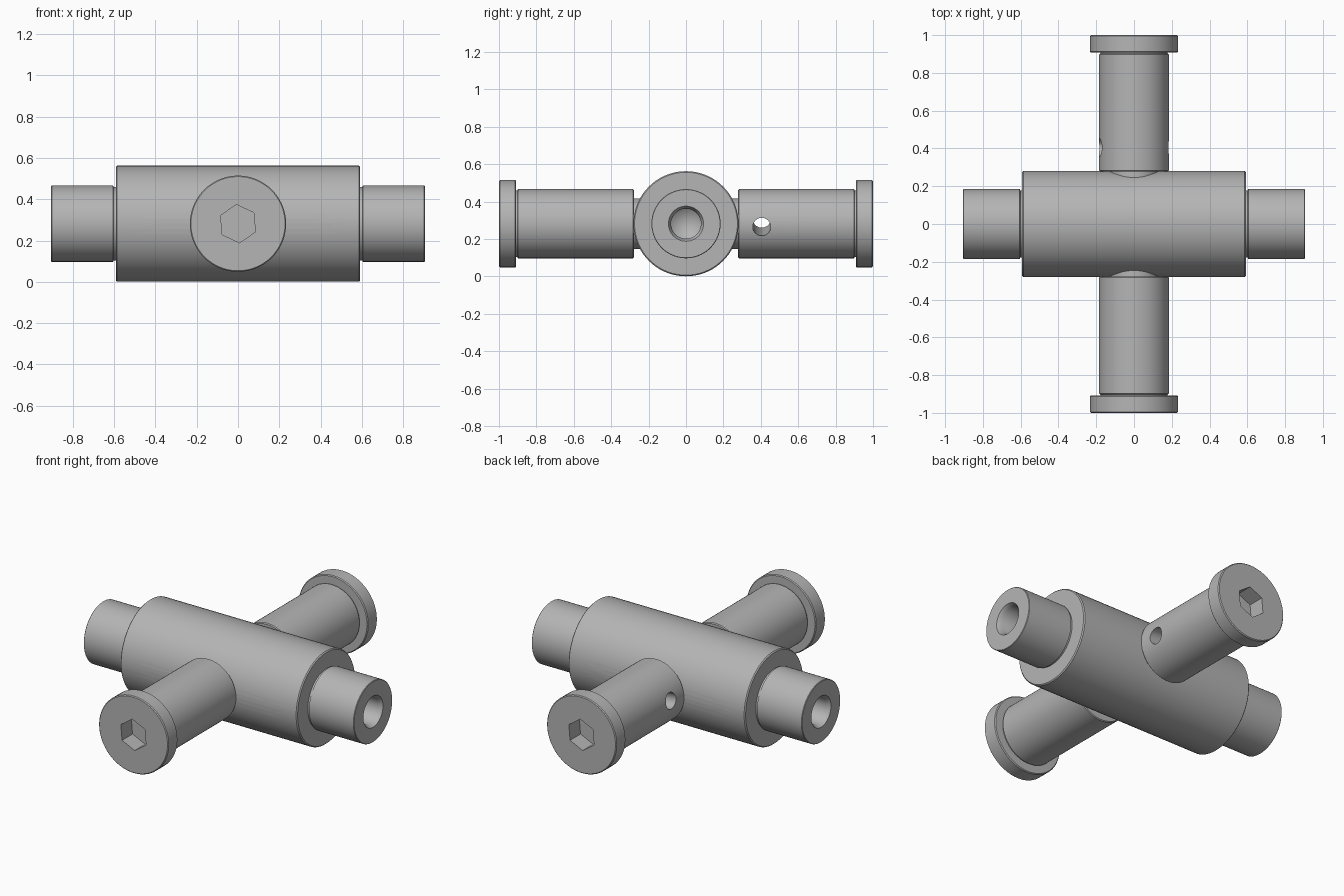
import bpy, bmesh, math
from mathutils import Matrix, Vector

cube = bpy.data.objects.get("Cube")
if cube:
    bpy.data.objects.remove(cube)

AXIS_Z = 0.282
PIN_R = 0.185

steel = bpy.data.materials.new("machined steel grey")
steel.use_nodes = True
steel.diffuse_color = (0.46, 0.46, 0.46, 1)
steel.node_tree.nodes["Principled BSDF"].inputs["Base Color"].default_value = steel.diffuse_color


def link(name, bm):
    bmesh.ops.recalc_face_normals(bm, faces=bm.faces)
    mesh = bpy.data.meshes.new(name)
    bm.to_mesh(mesh)
    bm.free()
    mesh.materials.append(steel)
    obj = bpy.data.objects.new(name, mesh)
    bpy.context.collection.objects.link(obj)
    return obj


def lathe(name, profile, direction):
    """Turn (radius, distance) points around an axis at AXIS_Z."""
    bm = bmesh.new()
    verts = [bm.verts.new((r, 0, t)) for r, t in profile]
    edges = [bm.edges.new(pair) for pair in zip(verts, verts[1:])]
    bmesh.ops.spin(bm, geom=verts + edges, cent=(0, 0, 0), axis=(0, 0, 1),
                   angle=math.tau, steps=72, use_merge=True)
    bmesh.ops.remove_doubles(bm, verts=bm.verts, dist=1e-5)
    turn = Vector((0, 0, 1)).rotation_difference(Vector(direction)).to_matrix().to_4x4()
    bm.transform(Matrix.Translation((0, 0, AXIS_Z)) @ turn)
    return link(name, bm)


def cutter(name, centre, direction, radius, depth, sides, twist=0):
    bm = bmesh.new()
    bmesh.ops.create_cone(bm, cap_ends=True, segments=sides, radius1=radius,
                          radius2=radius, depth=depth)
    turn = Vector(direction).to_track_quat('Z', 'Y').to_matrix().to_4x4()
    bm.transform(Matrix.Translation(centre) @ turn @ Matrix.Rotation(twist, 4, 'Z'))
    return link(name, bm)


def cut(obj, tools):
    """Subtract the tools, apply the result and shade it."""
    for tool in tools:
        mod = obj.modifiers.new(tool.name, 'BOOLEAN')
        mod.operation, mod.solver, mod.object = 'DIFFERENCE', 'EXACT', tool
    bpy.ops.object.select_all(action='DESELECT')
    obj.select_set(True)
    bpy.context.view_layer.objects.active = obj
    for mod in list(obj.modifiers):
        bpy.ops.object.modifier_apply(modifier=mod.name)
    bpy.ops.object.shade_smooth_by_angle(angle=math.radians(30))
    for tool in tools:
        bpy.data.objects.remove(tool)


# Central shaft: wide barrel, stepped journals and drilled conical bores
half = [(0, 0.60), (0.08, 0.66), (0.08, 0.88), (0.094, 0.905), (0.182, 0.905),
        (PIN_R, 0.902), (PIN_R, 0.605), (0.178, 0.602), (0.178, 0.592),
        (0.275, 0.592), (0.281, 0.586)]
shaft = lathe("central_shaft", half + [(r, -t) for r, t in reversed(half)], (1, 0, 0))
cut(shaft, [cutter("cross_hole", (x, 0, AXIS_Z), (0, 1, 0), 0.048, 1, 40)
            for x in (-0.405, 0.405)])

# Headed pins with a neck seated in the barrel and a hexagonal socket
pin = [(0, 0.2), (0.135, 0.2), (0.135, 0.278), (0.18, 0.278), (PIN_R, 0.283),
       (PIN_R, 0.898), (0.178, 0.902), (0.178, 0.908), (0.228, 0.908),
       (0.233, 0.913), (0.233, 0.995), (0.228, 1.0), (0, 1.0)]
for name, side in (("front_pin", -1), ("back_pin", 1)):
    obj = lathe(name, pin, (0, side, 0))
    tools = [cutter("hex_socket", (0, side, AXIS_Z), (0, side, 0), 0.093, 0.2, 6,
                    math.radians(5))]
    if side > 0:  # slightly slanted cross hole
        tools.append(cutter("pin_hole", (0, 0.405, 0.287), (-1, 0, 0.12), 0.048, 1, 40))
    cut(obj, tools)
